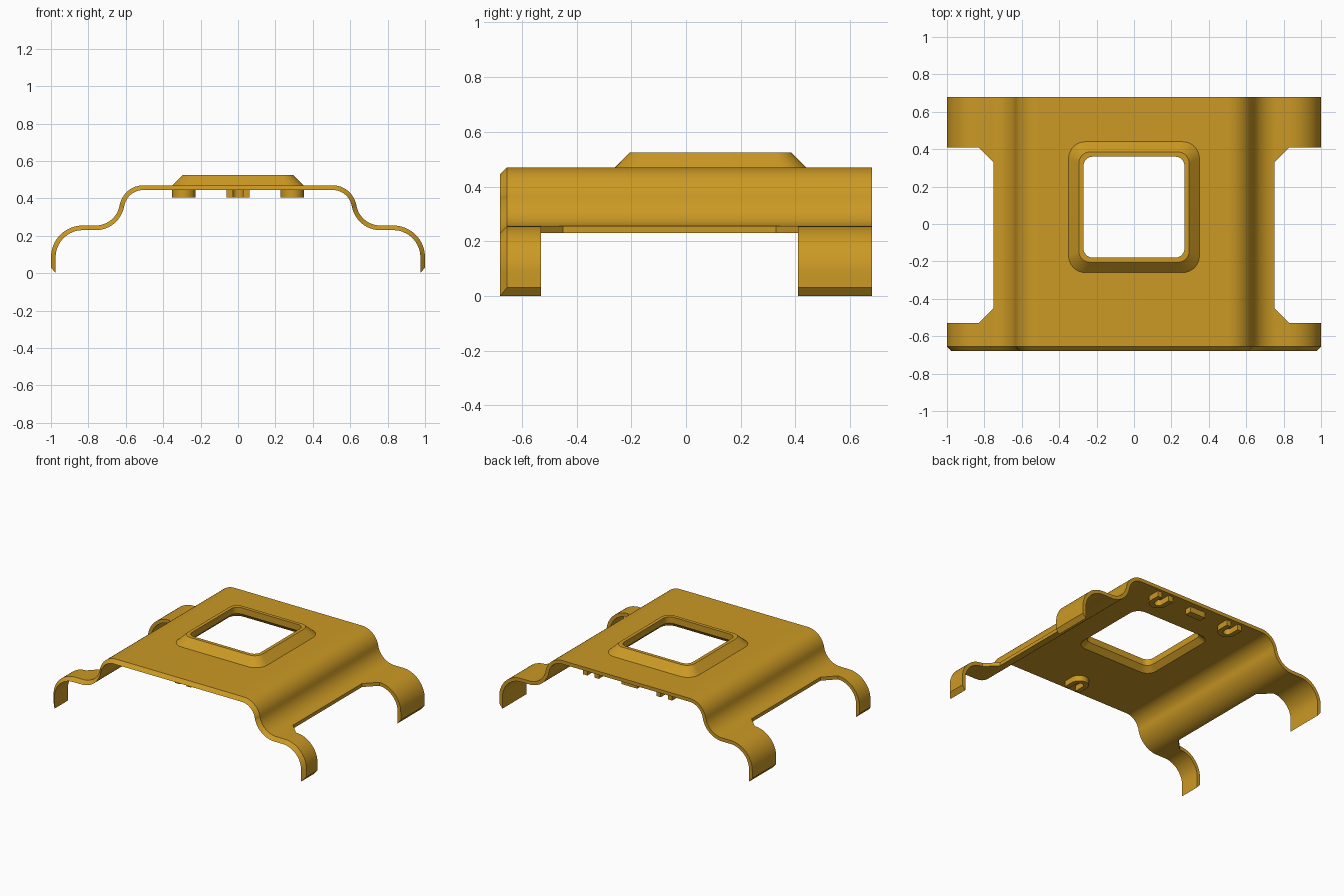
import bpy, bmesh, math

if "Cube" in bpy.data.objects:
    bpy.data.objects.remove(bpy.data.objects["Cube"])

gold = bpy.data.materials.new("ochre_metal")
gold.diffuse_color = (0.60, 0.32, 0.018, 1)
gold.use_nodes = True
gold.node_tree.nodes["Principled BSDF"].inputs["Base Color"].default_value = gold.diffuse_color
T = 0.025          # sheet thickness
HOLE_Y = 0.09      # centre of the window


def make(name, bm):
    bmesh.ops.recalc_face_normals(bm, faces=bm.faces)
    me = bpy.data.meshes.new(name)
    bm.to_mesh(me)
    bm.free()
    me.materials.append(gold)
    ob = bpy.data.objects.new(name, me)
    bpy.context.collection.objects.link(ob)
    return ob


def prism(name, pts, z0, z1):
    bm = bmesh.new()
    lo = [bm.verts.new((x, y, z0)) for x, y in pts]
    hi = [bm.verts.new((x, y, z1)) for x, y in pts]
    bm.faces.new(lo)
    bm.faces.new(hi)
    for i in range(len(pts)):
        j = (i + 1) % len(pts)
        bm.faces.new((lo[i], lo[j], hi[j], hi[i]))
    return make(name, bm)


def arc(cx, cy, r, a0, a1, n=12):
    return [(cx + r * math.cos(math.radians(a0 + (a1 - a0) * i / n)),
             cy + r * math.sin(math.radians(a0 + (a1 - a0) * i / n)))
            for i in range(n + 1)]


def rounded_square(half, r):
    c = half - r
    pts = []
    for k, (sx, sy) in enumerate([(1, 1), (-1, 1), (-1, -1), (1, -1)]):
        pts += arc(sx * c, HOLE_Y + sy * c, r, 90 * k, 90 * k + 90, 8)
    return pts


def smooth(ob):
    bpy.ops.object.select_all(action='DESELECT')
    ob.select_set(True)
    bpy.context.view_layer.objects.active = ob
    bpy.ops.object.shade_smooth_by_angle(angle=math.radians(28))


def half_profile(d):
    # right half of the sheet's cross-section, offset inward by d
    return (arc(0.505, 0.34, 0.13 - d, 90, 10)
            + arc(0.761, 0.385, 0.13 + d, 190, 270)
            + arc(0.83, 0.085, 0.17 - d, 90, 0, 16)
            + [(1 - d, 0.03 * (1 - d / T))])


# bent sheet with bevelled front edge and leg tips
bm = bmesh.new()
rows = []
for d, y in [(0, -0.655), (0, 0.68), (T, 0.68), (T, -0.68)]:
    right = half_profile(d)
    full = [(-x, z) for x, z in reversed(right)] + right
    rows.append([bm.verts.new((x, y, z)) for x, z in full])
n = len(rows[0])
for k in range(4):
    a, b = rows[k], rows[(k + 1) % 4]
    for i in range(n - 1):
        bm.faces.new((a[i], a[i + 1], b[i + 1], b[i]))
for i in (0, n - 1):
    bm.faces.new([r[i] for r in rows])
sheet = make("bent_sheet", bm)

# side cutouts and window opening
cutters = []
for s in (-1, 1):
    notch = [(0.75, -0.45), (0.83, -0.53), (1.2, -0.53),
             (1.2, 0.41), (0.83, 0.41), (0.75, 0.33)]
    cutters.append(prism("notch_cutter", [(s * x, y) for x, y in notch], -0.2, 0.8))
cutters.append(prism("window_cutter", rounded_square(0.305, 0.07), 0.3, 0.8))
bpy.context.view_layer.objects.active = sheet
for c in cutters:
    m = sheet.modifiers.new("cut", 'BOOLEAN')
    m.operation = 'DIFFERENCE'
    m.solver = 'EXACT'
    m.object = c
    bpy.ops.object.modifier_apply(modifier=m.name)
    bpy.data.objects.remove(c)
smooth(sheet)

# raised window frame
bm = bmesh.new()
rings = [[bm.verts.new((x, y, z)) for x, y in rounded_square(h, r)]
         for h, r, z in [(0.35, 0.09, 0.47), (0.295, 0.06, 0.525), (0.27, 0.05, 0.525),
                         (0.27, 0.05, 0.48), (0.305, 0.07, 0.445)]]
for k in range(5):
    a, b = rings[k], rings[(k + 1) % 5]
    for i in range(len(a)):
        j = (i + 1) % len(a)
        bm.faces.new((a[i], a[j], b[j], b[i]))
smooth(make("window_frame", bm))


# U-shaped clips under the sheet, opening towards the nearest edge
def clip(name, x, y, s):
    outer = [(0.0625, 0.07)] + arc(0, 0, 0.0625, 0, -180) + [(-0.0625, 0.07)]
    inner = [(-0.028, 0.07)] + arc(0, 0, 0.028, -180, 0) + [(0.028, 0.07)]
    smooth(prism(name, [(x + px, y + s * py) for px, py in outer + inner], 0.405, 0.447))


clip("rear_clip_right", 0.29, 0.59, 1)
clip("rear_clip_left", -0.29, 0.59, 1)
clip("front_clip", 0, -0.55, -1)

# small stop block between the rear clips
prism("rear_stop", [(-0.0625, 0.59), (0.0625, 0.59), (0.0625, 0.64), (-0.0625, 0.64)],
      0.405, 0.447)
